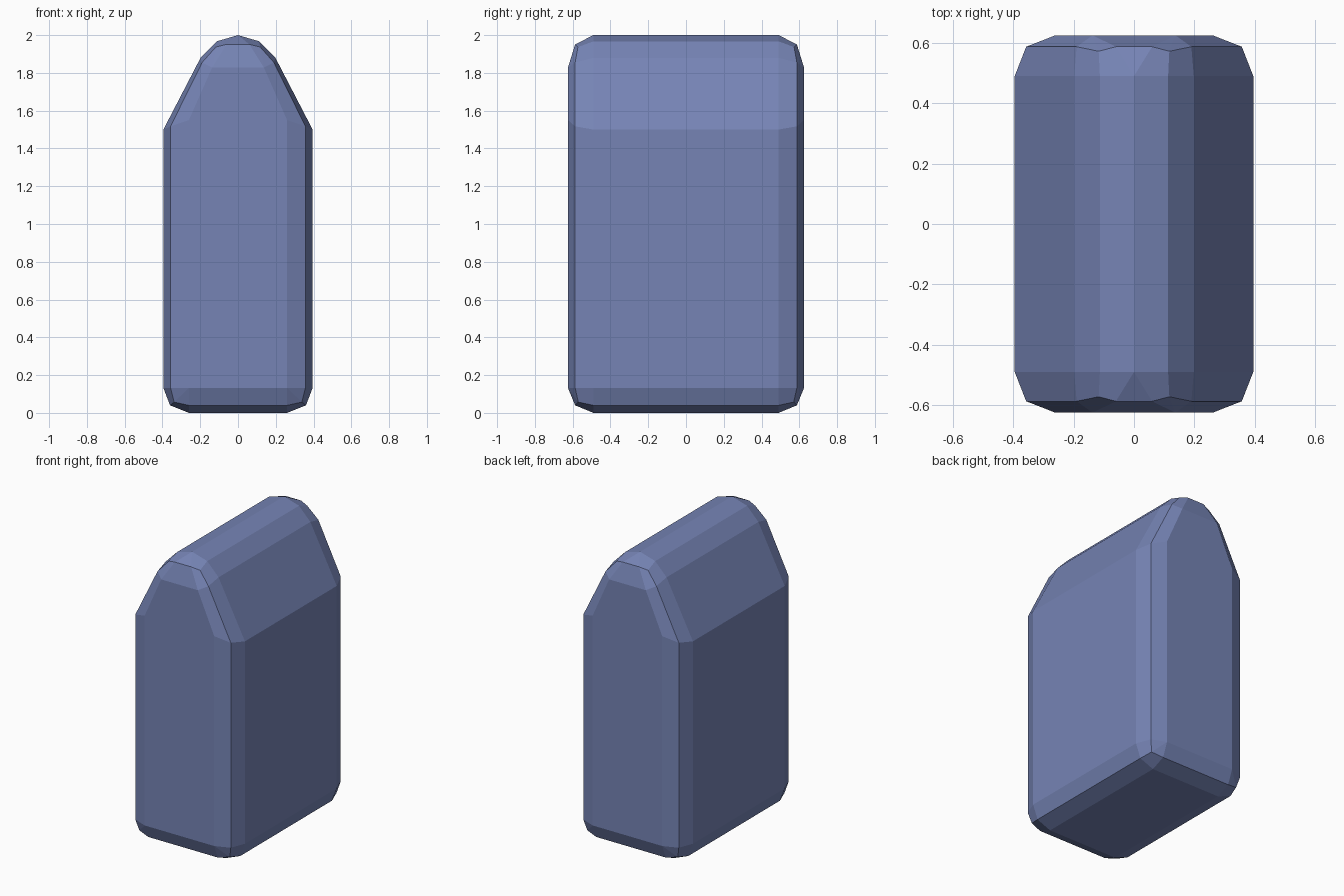
import bpy, bmesh

if "Cube" in bpy.data.objects:
    bpy.data.objects.remove(bpy.data.objects["Cube"])

# Right half of each cross-section (x, y depth, z), from underside to ridge
outer = [(x, 0.49, z) for x, z in
         [(0.26, 0), (0.36, 0.04), (0.395, 0.132), (0.395, 1.5),
          (0.198, 1.88), (0.113, 1.967), (0, 2)]]
middle = [(0.26, 0.587, 0.04), (0.338, 0.57, 0.057), (0.357, 0.587, 0.132),
          (0.357, 0.587, 1.517), (0.19, 0.587, 1.855), (0.117, 0.572, 1.937),
          (0.06, 0.587, 1.951)]
face = [(x, 0.625, z) for x, z in
        [(0.26, 0.132)] * 3 + [(0.26, 1.55)] + [(0.137, 1.828)] * 3]

bm = bmesh.new()


def ring(half, side):
    """Full closed cross-section, mirrored in x, at the front or back."""
    pts = half + [(-x, y, z) for x, y, z in reversed(half)]
    return [bm.verts.new((x, side * y, z)) for x, y, z in pts]


# Rounded end, straight body, rounded end
rings = [ring(h, -1) for h in (face, middle, outer)]
rings += [ring(h, 1) for h in (outer, middle, face)]
n = len(rings[0])
for a, b in zip(rings, rings[1:]):
    for i in range(n):
        j = (i + 1) % n
        bm.faces.new((a[i], a[j], b[j], b[i]))

# Flat front and back faces
bm.faces.new(rings[0])
bm.faces.new(rings[-1])
bmesh.ops.remove_doubles(bm, verts=bm.verts[:], dist=0.001)
bmesh.ops.recalc_face_normals(bm, faces=bm.faces[:])

mesh = bpy.data.meshes.new("gabled_block")
bm.to_mesh(mesh)
bm.free()
block = bpy.data.objects.new("gabled_block", mesh)
bpy.context.collection.objects.link(block)

blue = bpy.data.materials.new("slate_blue")
blue.diffuse_color = (0.18, 0.23, 0.46, 1)
blue.use_nodes = True
blue.node_tree.nodes["Principled BSDF"].inputs["Base Color"].default_value = blue.diffuse_color
mesh.materials.append(blue)
